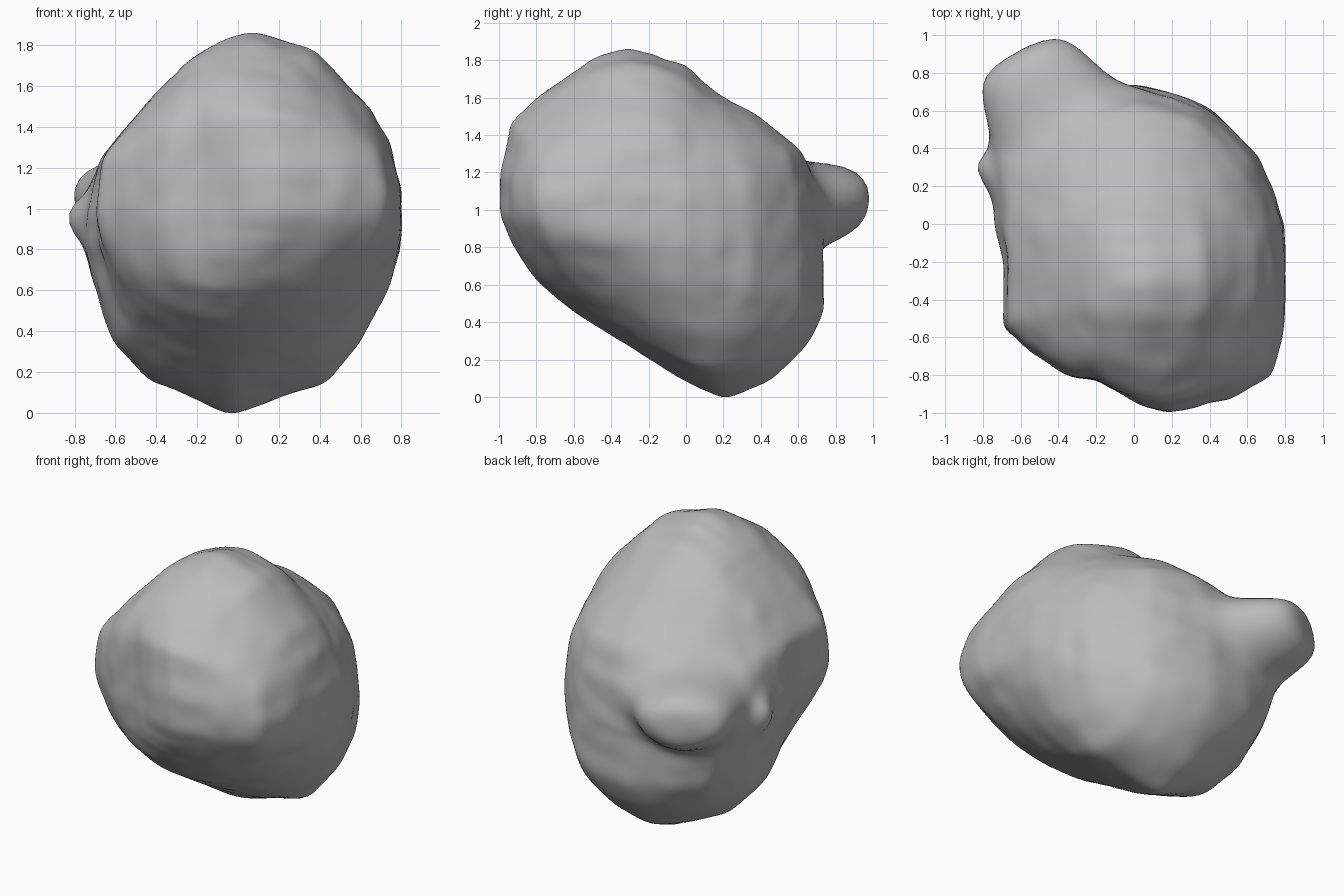
import bpy, bmesh, math
from mathutils import Vector, noise

cube = bpy.data.objects.get("Cube")
if cube:
    bpy.data.objects.remove(cube)

CENTRE = Vector((.03, -.2, .95))

# Outlines of the main boulder seen along each axis
FRONT = [(.08, 1.86), (.2, 1.83), (.37, 1.78), (.65, 1.49), (.73, 1.35), (.8, 1.1),
         (.8, .8), (.73, .58), (.58, .32), (.42, .14), (.2, .07), (-.03, -.01),
         (-.15, .04), (-.42, .15), (-.6, .33), (-.69, .6), (-.74, .8), (-.74, .95),
         (-.67, 1.24), (-.5, 1.46), (-.3, 1.66), (-.2, 1.76), (-.05, 1.83)]
SIDE = [(-.33, 1.86), (-.2, 1.84), (0, 1.77), (.15, 1.63), (.4, 1.49), (.62, 1.31),
        (.7, 1.1), (.73, .8), (.73, .43), (.65, .27), (.45, .08), (.22, -.01), (0, .08),
        (-.25, .24), (-.6, .45), (-.8, .62), (-.92, .8), (-1, 1), (-1, 1.18),
        (-.93, 1.47), (-.75, 1.64), (-.5, 1.81)]
TOP = [(-.69, -.54), (-.69, -.2), (-.74, 0), (-.75, .2), (-.75, .4), (-.6, .6),
       (-.3, .75), (0, .79), (.2, .73), (.38, .64), (.65, .37), (.74, .17), (.8, 0),
       (.8, -.55), (.73, -.8), (.52, -.92), (.2, -1), (.05, -.97), (-.2, -.82),
       (-.35, -.81), (-.6, -.63)]
BINS = 120


def bin_of(a, b):
    return int((math.atan2(b, a) / math.tau % 1) * BINS) % BINS


def polar_outline(points, i, j):
    """Distance from the centre to the outline for each angle."""
    pts = [Vector((p[0] - CENTRE[i], p[1] - CENTRE[j])) for p in points]
    radii = [0] * BINS
    for p, q in zip(pts, pts[1:] + pts[:1]):
        for step in range(90):
            v = p.lerp(q, step / 90)
            k = bin_of(*v)
            radii[k] = max(radii[k], v.length)
    return radii


side_radii = polar_outline(SIDE, 1, 2)
views = [(0, 2, polar_outline(FRONT, 0, 2)),
         (0, 1, polar_outline(TOP, 0, 1)),
         (1, 2, side_radii)]

bm = bmesh.new()
bmesh.ops.create_icosphere(bm, subdivisions=6, radius=1)

# Leaning solid: the side outline swells to full width at its middle
for v in bm.verts:
    x, y, z = v.co
    section = math.hypot(y, z) / side_radii[bin_of(y, z)]
    v.co /= math.hypot(section, x / .78)


def smooth(times):
    for _ in range(times):
        bmesh.ops.smooth_vert(bm, verts=bm.verts, factor=.5,
                              use_axis_x=True, use_axis_y=True, use_axis_z=True)


# Pull the rim of the solid onto each outline
for _ in range(8):
    smooth(3)
    for i, j, target in views:
        reach = [0] * BINS
        polar = []
        for v in bm.verts:
            k = bin_of(v.co[i], v.co[j])
            rho = math.hypot(v.co[i], v.co[j])
            polar.append((v, k, rho))
            reach[k] = max(reach[k], rho)
        for v, k, rho in polar:
            f = 1 + (target[k] / reach[k] - 1) * (rho / reach[k]) ** 6
            v.co[i] *= f
            v.co[j] *= f


# Raised bumps: azimuth, elevation, half widths (side, up, down), reach
def raise_bump(azimuth, elevation, wide, up, down, reach):
    for v in bm.verts:
        az = math.degrees(math.atan2(v.co.y, v.co.x)) % 360 - azimuth
        el = math.degrees(math.asin(v.co.z / v.co.length)) - elevation
        q = (az / wide) ** 2 + (el / (up if el > 0 else down)) ** 2
        r = v.co.length
        v.co *= 1 + max(reach - r, 0) / r / (1 + q ** 3)


raise_bump(120, 6, 17, 10, 12, 1.29)
raise_bump(148, 0, 5, 6, 6, 1)

# Faint lumps on the surface
for v in bm.verts:
    v.co *= 1 + .012 * noise.noise(v.co * 7)
smooth(3)
bmesh.ops.translate(bm, verts=bm.verts, vec=CENTRE)

# Settle on the ground
low = min(v.co.z for v in bm.verts)
bmesh.ops.translate(bm, verts=bm.verts, vec=(0, 0, -low))

mesh = bpy.data.meshes.new("boulder")
bm.to_mesh(mesh)
bm.free()
boulder = bpy.data.objects.new("boulder", mesh)
bpy.context.collection.objects.link(boulder)

stone = bpy.data.materials.new("stone_grey")
stone.use_nodes = True
stone.diffuse_color = (.5, .5, .5, 1)
stone.node_tree.nodes["Principled BSDF"].inputs["Base Color"].default_value = (.5, .5, .5, 1)
mesh.materials.append(stone)

bpy.context.view_layer.objects.active = boulder
boulder.select_set(True)
bpy.ops.object.shade_smooth_by_angle(angle=math.radians(40))
